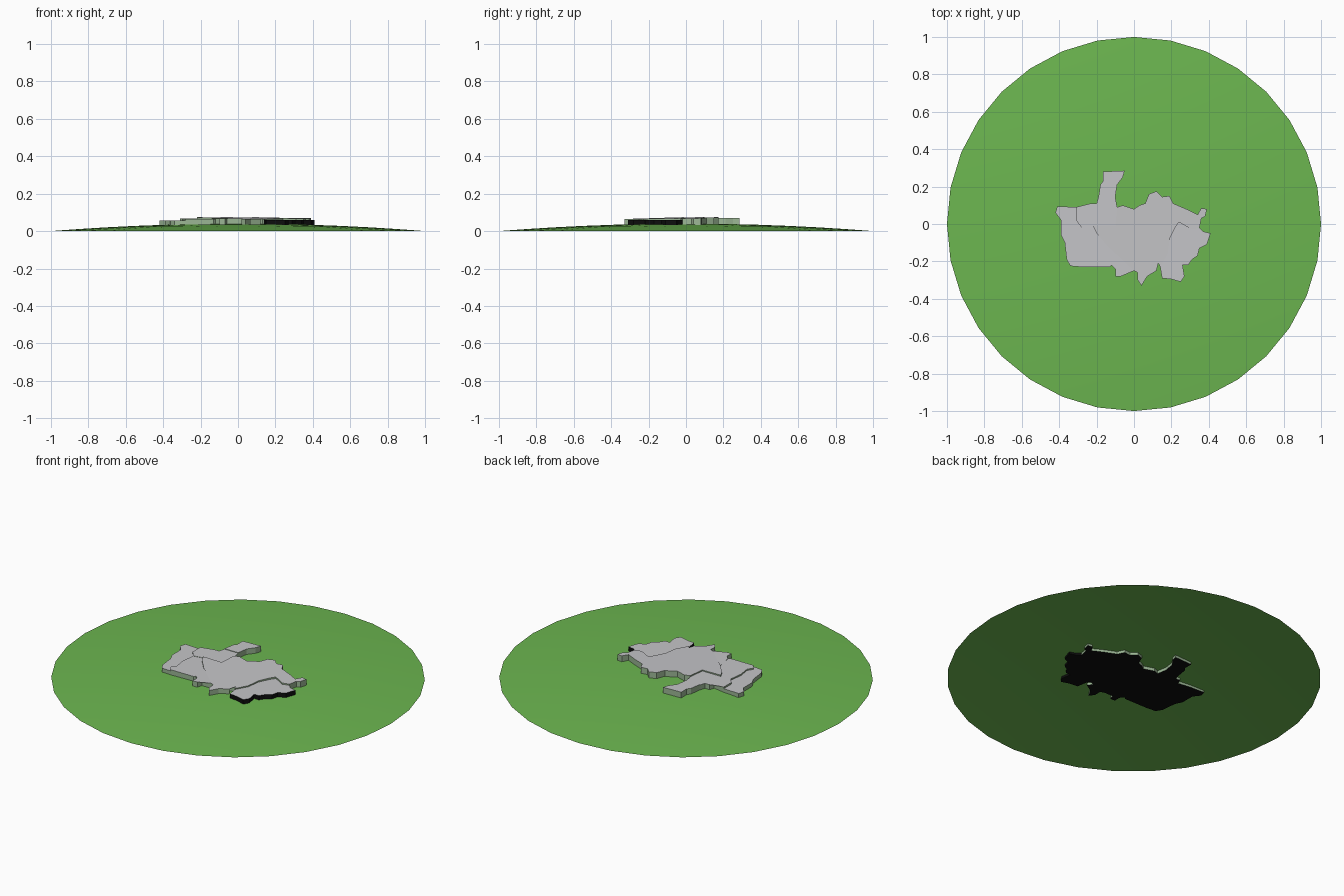
import bpy, bmesh, math

if "Cube" in bpy.data.objects:
    bpy.data.objects.remove(bpy.data.objects["Cube"])


def mat(name, r, g, b):
    m = bpy.data.materials.new(name)
    m.diffuse_color = (r, g, b, 1)
    m.use_nodes = True
    m.node_tree.nodes["Principled BSDF"].inputs["Base Color"].default_value = m.diffuse_color
    return m


GREEN = mat("grass green", 0.15, 0.47, 0.08)
GREY = mat("light grey", 0.56, 0.56, 0.58)
SIDE = mat("pale green", 0.33, 0.47, 0.30)
BLACK = mat("black", 0.004, 0.004, 0.004)


def finish(bm, name, mats):
    me = bpy.data.meshes.new(name)
    bm.to_mesh(me)
    bm.free()
    for m in mats:
        me.materials.append(m)
    ob = bpy.data.objects.new(name, me)
    bpy.context.collection.objects.link(ob)
    return ob


# Shallow open dome with 32 sides
def dome(height=0.04, sides=32, rings=8):
    bm = bmesh.new()
    top = bm.verts.new((0, 0, height))
    prev = None
    for i in range(1, rings + 1):
        r = math.sin(math.pi / 2 * i / rings)
        z = height * math.cos(math.pi / 2 * i / rings) ** 2
        ring = [bm.verts.new((r * math.cos(2 * math.pi * k / sides),
                              r * math.sin(2 * math.pi * k / sides), z))
                for k in range(sides)]
        for k in range(sides):
            n = (k + 1) % sides
            if prev:
                bm.faces.new((prev[k], ring[k], ring[n], prev[n]))
            else:
                bm.faces.new((top, ring[k], ring[n]))
        prev = ring
    for f in bm.faces:
        f.smooth = True
    finish(bm, "grass_dome", [GREEN])


# Region slab: outline extruded from inside the dome, top may tilt
def slab(name, pts, top, tilt=(0, 0), bottom=0.022, side=SIDE):
    area = sum(a[0] * b[1] - b[0] * a[1] for a, b in zip(pts, pts[1:] + pts[:1]))
    if area < 0:
        pts = pts[::-1]
    bm = bmesh.new()
    lo = [bm.verts.new((x, y, bottom)) for x, y in pts]
    hi = [bm.verts.new((x, y, top + tilt[0] * x + tilt[1] * y)) for x, y in pts]
    n = len(pts)
    bm.faces.new(hi).material_index = 0
    bm.faces.new(lo[::-1]).material_index = 2
    for i in range(n):
        j = (i + 1) % n
        bm.faces.new((lo[i], lo[j], hi[j], hi[i])).material_index = 1
    # split the concave outline cleanly
    bmesh.ops.triangulate(bm, faces=[f for f in bm.faces if len(f.verts) > 4])
    finish(bm, name, [GREY, side, BLACK])


dome()

# Borders shared between neighbouring regions
west_border = [(-.31, .09), (-.31, .02), (-.28, -.02), (-.29, -.1),
               (-.28, -.17), (-.30, -.20), (-.28, -.23)]
south_border = [(-.22, -.01), (-.20, -.05), (-.14, -.12)]
east_border = [(.35, -.02), (.31, -.03), (.24, .01), (.22, -.02),
               (.19, -.08), (.18, -.16), (.14, -.23)]

slab("west_region", west_border + [
    (-.34, -.225), (-.36, -.19), (-.37, -.10), (-.39, -.06), (-.39, .02),
    (-.42, .06), (-.41, .095)], 0.057)

slab("northwest_region", [
    (-.31, .09), (-.24, .08), (-.23, .11), (-.20, .11), (-.19, .145), (-.10, .145),
    (-.09, .09), (-.10, -.01), (-.22, -.01), (-.28, -.02), (-.31, .02)], 0.067)

slab("north_region", [
    (-.19, .145), (-.18, .21), (-.165, .23), (-.165, .28), (-.05, .285),
    (-.06, .25), (-.09, .21), (-.10, .145)], 0.070)

slab("southwest_region", west_border[2:] + [
    (-.13, -.23), (-.12, -.22), (-.13, -.17)] + south_border[::-1], 0.065)

slab("south_region", [
    (-.14, -.12), (-.03, -.12), (0, -.14), (-.01, -.20), (0, -.25), (-.06, -.25),
    (-.07, -.28), (-.10, -.28), (-.10, -.24), (-.12, -.22), (-.13, -.17)], 0.067)

slab("central_region", [
    (-.10, -.01), (-.09, .09), (-.06, .10), (0, .08), (.03, .10), (.06, .11),
    (.08, .16), (.12, .175), (.15, .145), (.19, .15), (.21, .11), (.28, .08),
    (.34, .05), (.36, .085), (.39, .08), (.38, .04), (.36, .03)] + east_border + [
    (.13, -.21), (.10, -.22), (.12, -.25), (.07, -.28), (.04, -.33), (.02, -.30),
    (.02, -.26), (0, -.25), (-.01, -.20), (0, -.14), (-.03, -.12)]
    + south_border[::-1], 0.072, (-.012, .02))

slab("southeast_region", east_border + [
    (.15, -.29), (.20, -.295), (.25, -.31), (.27, -.28), (.26, -.22), (.29, -.22),
    (.31, -.19), (.34, -.17), (.35, -.13), (.39, -.11), (.40, -.08), (.41, -.05),
    (.37, -.04)], 0.060, side=BLACK)
